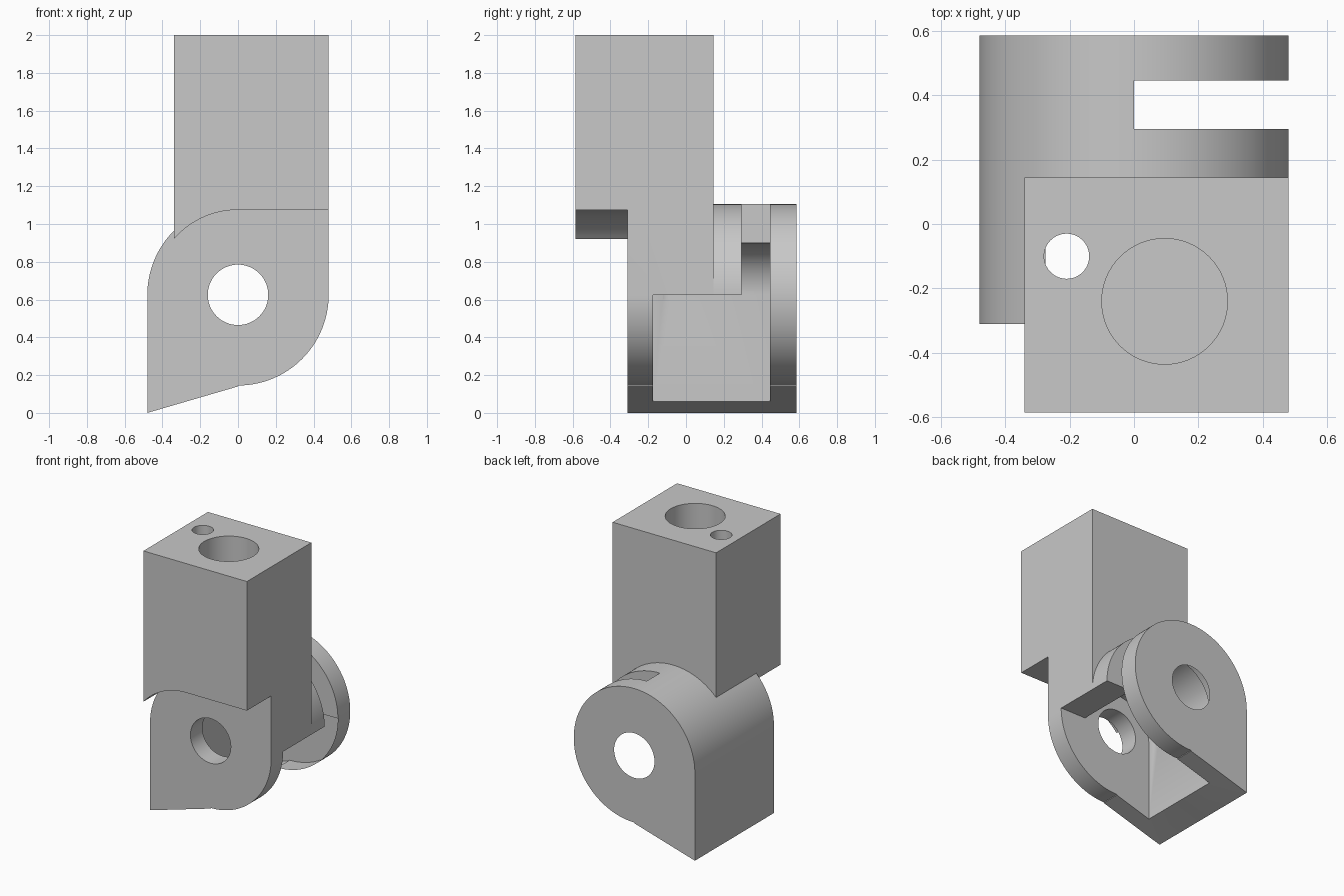
import bpy, bmesh, math

old = bpy.data.objects.get("Cube")
if old:
    bpy.data.objects.remove(old, do_unlink=True)

grey = bpy.data.materials.new("light_grey")
grey.use_nodes = True
COLOUR = (0.58, 0.58, 0.58, 1)
grey.diffuse_color = COLOUR
grey.node_tree.nodes["Principled BSDF"].inputs["Base Color"].default_value = COLOUR

AXIS_Z = 0.625      # height of the pivot axis
R = 0.48            # outer radius of the knuckle
LEFT = -0.34        # left side of the upright block
TOP = 2.0


def arc(radius, start, end, steps=32, cx=0.0, cz=AXIS_Z):
    """Points on an arc, angles in degrees."""
    pts = []
    for i in range(steps + 1):
        a = math.radians(start + (end - start) * i / steps)
        pts.append((cx + radius * math.cos(a), cz + radius * math.sin(a)))
    return pts


def extrude(name, pts, lo, hi, axis="y"):
    """Solid made by extruding a closed outline along y or z."""
    bm = bmesh.new()
    place = (lambda p, d: (p[0], d, p[1])) if axis == "y" else (lambda p, d: (p[0], p[1], d))
    face = bm.faces.new([bm.verts.new(place(p, lo)) for p in pts])
    new = bmesh.ops.extrude_face_region(bm, geom=[face])["geom"]
    shift = (0, hi - lo, 0) if axis == "y" else (0, 0, hi - lo)
    bmesh.ops.translate(bm, vec=shift, verts=[g for g in new if isinstance(g, bmesh.types.BMVert)])
    bmesh.ops.recalc_face_normals(bm, faces=bm.faces)
    mesh = bpy.data.meshes.new(name)
    bm.to_mesh(mesh)
    bm.free()
    mesh.materials.append(grey)
    obj = bpy.data.objects.new(name, mesh)
    bpy.context.collection.objects.link(obj)
    return obj


def combine(target, tool, operation):
    """Apply a boolean and remove the tool."""
    tool.hide_render = True
    mod = target.modifiers.new(operation, "BOOLEAN")
    mod.operation = operation
    mod.solver = "EXACT"
    mod.object = tool
    bpy.context.view_layer.objects.active = target
    bpy.ops.object.modifier_apply(modifier=mod.name)
    bpy.data.objects.remove(tool, do_unlink=True)


def circle(radius, cx, cz):
    return arc(radius, 0, 360, 64, cx, cz)[:-1]


# Outlines seen from the front
foot = [(-R, 0), (0, 0.14)]
block_top = [(R, TOP), (LEFT, TOP)]
meet = math.degrees(math.acos(LEFT / R))
core = foot + arc(R, -90, 0) + block_top + arc(R, meet, 180, 16)
knuckle = foot + arc(R, -90, 180, 96)
UNDER = 0.45
meet_under = math.degrees(math.acos(LEFT / UNDER))
overhang = [(R, AXIS_Z + UNDER)] + block_top + arc(UNDER, meet_under, 90, 16)

# Solid parts from front to back
body = extrude("hinge_bracket", core, -0.31, 0.145)
combine(body, extrude("rear_knuckle", knuckle, 0.145, 0.585), "UNION")
combine(body, extrude("front_overhang", overhang, -0.585, -0.31), "UNION")

# Pocket below the axis, rounded at its top
pocket = [(-0.275, -1), (1, -1), (1, AXIS_Z)] + arc(0.275, 0, 180, 48)
combine(body, extrude("pocket", pocket, -0.175, 0.445), "DIFFERENCE")

# Slot through the right half of the rear knuckle
slot = [(0, 0.5), (1, 0.5), (1, 1.5), (0, 1.5)]
combine(body, extrude("slot", slot, 0.295, 0.445), "DIFFERENCE")

# Pivot hole through both plates
combine(body, extrude("pivot_hole", circle(0.16, 0, AXIS_Z), -1, 1), "DIFFERENCE")

# Blind bore and through hole from the top
combine(body, extrude("bore", circle(0.195, 0.095, -0.24), 1.2, 2.5, "z"), "DIFFERENCE")
combine(body, extrude("pin_hole", circle(0.07, -0.209, -0.1), 0.6, 2.5, "z"), "DIFFERENCE")

# Smooth curves, sharp edges
bpy.ops.object.select_all(action="DESELECT")
body.select_set(True)
bpy.context.view_layer.objects.active = body
bpy.ops.object.shade_smooth_by_angle(angle=math.radians(25))
